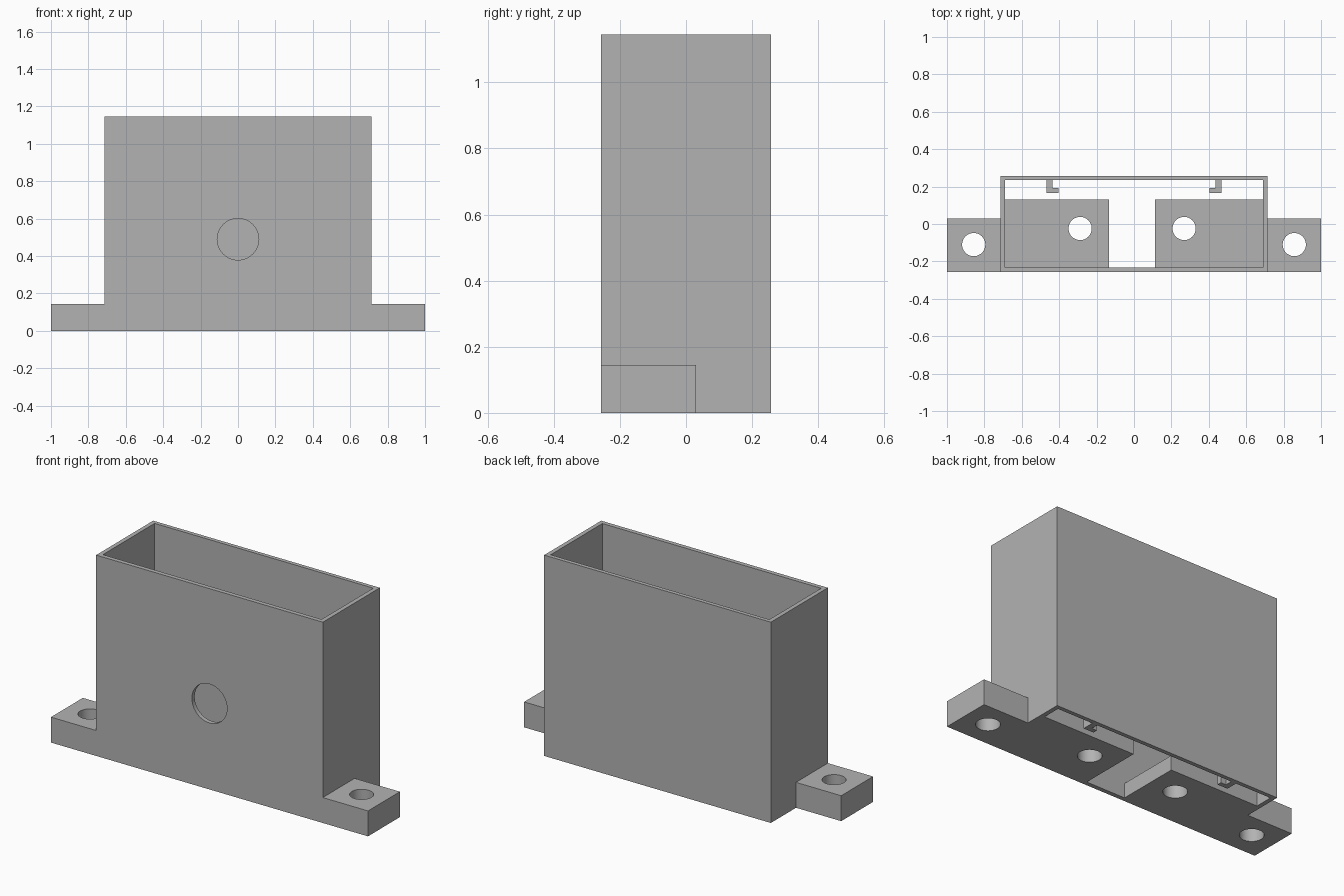
import bpy, bmesh, math
from mathutils import Matrix

cube = bpy.data.objects.get("Cube")
if cube:
    bpy.data.objects.remove(cube, do_unlink=True)

grey = bpy.data.materials.new("plain grey")
grey.use_nodes = True
colour = (0.45, 0.45, 0.45, 1)
grey.diffuse_color = colour
grey.node_tree.nodes["Principled BSDF"].inputs["Base Color"].default_value = colour


def add(name, bm):
    bmesh.ops.recalc_face_normals(bm, faces=bm.faces)
    mesh = bpy.data.meshes.new(name)
    bm.to_mesh(mesh)
    bm.free()
    mesh.materials.append(grey)
    ob = bpy.data.objects.new(name, mesh)
    bpy.context.collection.objects.link(ob)
    return ob


def prism(name, outline, z0, z1):
    """Extrude a plan outline between two heights."""
    bm = bmesh.new()
    face = bm.faces.new([bm.verts.new((x, y, z0)) for x, y in outline])
    top = bmesh.ops.extrude_face_region(bm, geom=[face])["geom"]
    for v in top:
        if isinstance(v, bmesh.types.BMVert):
            v.co.z = z1
    return add(name, bm)


def box(name, x0, x1, y0, y1, z0, z1):
    return prism(name, [(x0, y0), (x1, y0), (x1, y1), (x0, y1)], z0, z1)


def cylinder(name, centre, radius, depth, axis="Z"):
    bm = bmesh.new()
    turn = Matrix.Rotation(math.pi / 2, 4, "X") if axis == "Y" else Matrix()
    bmesh.ops.create_cone(bm, cap_ends=True, segments=48, radius1=radius,
                          radius2=radius, depth=depth,
                          matrix=Matrix.Translation(centre) @ turn)
    return add(name, bm)


def combine(target, other, operation):
    """Apply a boolean and remove the helper."""
    other.hide_render = True
    mod = target.modifiers.new("combine", "BOOLEAN")
    mod.operation, mod.solver, mod.object = operation, "EXACT", other
    bpy.ops.object.select_all(action="DESELECT")
    bpy.context.view_layer.objects.active = target
    target.select_set(True)
    bpy.ops.object.modifier_apply(modifier=mod.name)
    bpy.data.objects.remove(other, do_unlink=True)


HALF_W, HALF_D, HEIGHT = 0.715, 0.257, 1.145
IN_W, IN_FRONT, IN_BACK = 0.69, -0.232, 0.234
FLOOR, FLOOR_BACK = 0.083, 0.13

# Outer block with the mounting bar running through it
housing = box("housing", -HALF_W, HALF_W, -HALF_D, HALF_D, 0, HEIGHT)
combine(housing, box("mounting_bar", -1, 1, -HALF_D, 0.03, 0, 0.145), "UNION")

# Cavity, rear slot through the floor, and gap between the two floor pads
for cut in (
    box("cavity_cutter", -IN_W, IN_W, IN_FRONT, IN_BACK, FLOOR, HEIGHT + 0.1),
    box("slot_cutter", -IN_W, IN_W, FLOOR_BACK, IN_BACK, -0.1, FLOOR + 0.1),
    box("gap_cutter", -0.133, 0.112, IN_FRONT, FLOOR_BACK + 0.05, -0.1, FLOOR + 0.1),
):
    combine(housing, cut, "DIFFERENCE")

# Screw holes in the ears and floor pads
for x, y in ((-0.857, -0.11), (0.857, -0.11), (-0.288, -0.024), (0.268, -0.024)):
    combine(housing, cylinder("hole_cutter", (x, y, 0.05), 0.062, 0.4), "DIFFERENCE")

# Round window in the front wall
combine(housing, cylinder("window_cutter", (0, -HALF_D, 0.49), 0.111, 0.2, "Y"),
        "DIFFERENCE")

# Merge leftover flat seams
bm = bmesh.new()
bm.from_mesh(housing.data)
bmesh.ops.dissolve_limit(bm, angle_limit=0.01, verts=bm.verts, edges=bm.edges)
bm.to_mesh(housing.data)
bm.free()
bpy.ops.object.shade_smooth_by_angle(angle=math.radians(30))

# L-shaped clips on the back wall, feet pointing inward
for side, name in ((-1, "right_clip"), (1, "left_clip")):
    clip = [(0.467, IN_BACK), (0.467, 0.167), (0.403, 0.167),
            (0.403, 0.193), (0.436, 0.193), (0.436, IN_BACK)]
    prism(name, [(side * x, y) for x, y in clip], 0, FLOOR)
